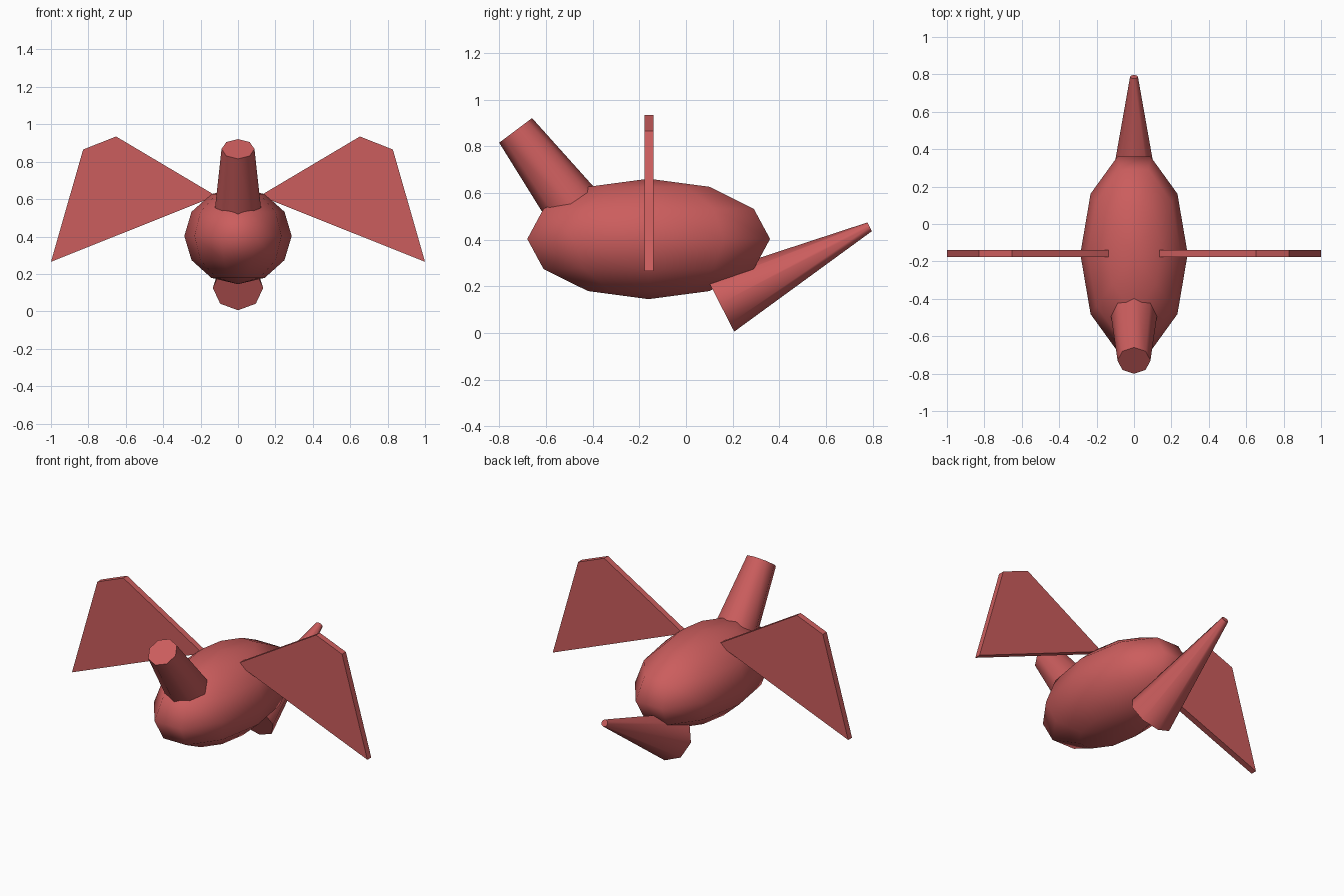
import bpy, bmesh, math
from mathutils import Matrix, Vector

cube = bpy.data.objects.get("Cube")
if cube:
    bpy.data.objects.remove(cube, do_unlink=True)

red = bpy.data.materials.new("soft red")
red.use_nodes = True
colour = (0.6, 0.11, 0.11, 1)
red.diffuse_color = colour
red.node_tree.nodes["Principled BSDF"].inputs["Base Color"].default_value = colour


def finish(name, bm, smooth=True):
    bmesh.ops.recalc_face_normals(bm, faces=bm.faces)
    mesh = bpy.data.meshes.new(name)
    bm.to_mesh(mesh)
    bm.free()
    mesh.materials.append(red)
    obj = bpy.data.objects.new(name, mesh)
    bpy.context.collection.objects.link(obj)
    if smooth:
        bpy.ops.object.select_all(action="DESELECT")
        obj.select_set(True)
        bpy.context.view_layer.objects.active = obj
        bpy.ops.object.shade_smooth_by_angle(angle=math.radians(60))
    return obj


def tapered_tube(name, start, end, r_start, r_end):
    """Eight-sided tapered tube between two points on the centre plane."""
    a, b = Vector(start), Vector(end)
    d = b - a
    bm = bmesh.new()
    bmesh.ops.create_cone(bm, cap_ends=True, segments=8,
                          radius1=r_start, radius2=r_end, depth=d.length)
    tilt = Matrix.Rotation(math.atan2(-d.y, d.z), 4, "X")
    bm.transform(Matrix.Translation((a + b) / 2) @ tilt)
    return finish(name, bm)


# Body: low-poly ellipsoid with a vertex column on each flank
bm = bmesh.new()
bmesh.ops.create_uvsphere(bm, u_segments=10, v_segments=6, radius=1)
side = max(bm.verts, key=lambda v: v.co.x).co
bm.transform(Matrix.Rotation(-math.atan2(side.y, side.x), 4, "Z"))
bm.transform(Matrix.Translation((0, -0.16, 0.403)) @ Matrix.Diagonal((0.287, 0.547, 0.258, 1)))
finish("body", bm)

# Neck and tail
tapered_tube("neck", (0, -0.43, 0.468), (0, -0.73, 0.868), 0.132, 0.088)
tapered_tube("tail", (0, 0.145, 0.126), (0, 0.787, 0.455), 0.135, 0.021)

# Wings: flat mirrored plates
outline = [(0.135, 0.628), (0.165, 0.598), (1.0, 0.265), (0.828, 0.865), (0.652, 0.935)]
for name, s in (("left_wing", 1), ("right_wing", -1)):
    bm = bmesh.new()
    face = bm.faces.new([bm.verts.new((s * x, -0.177, z)) for x, z in outline])
    ext = bmesh.ops.extrude_face_region(bm, geom=[face], use_keep_orig=True)
    verts = [g for g in ext["geom"] if isinstance(g, bmesh.types.BMVert)]
    bmesh.ops.translate(bm, verts=verts, vec=(0, 0.037, 0))
    finish(name, bm, smooth=False)
